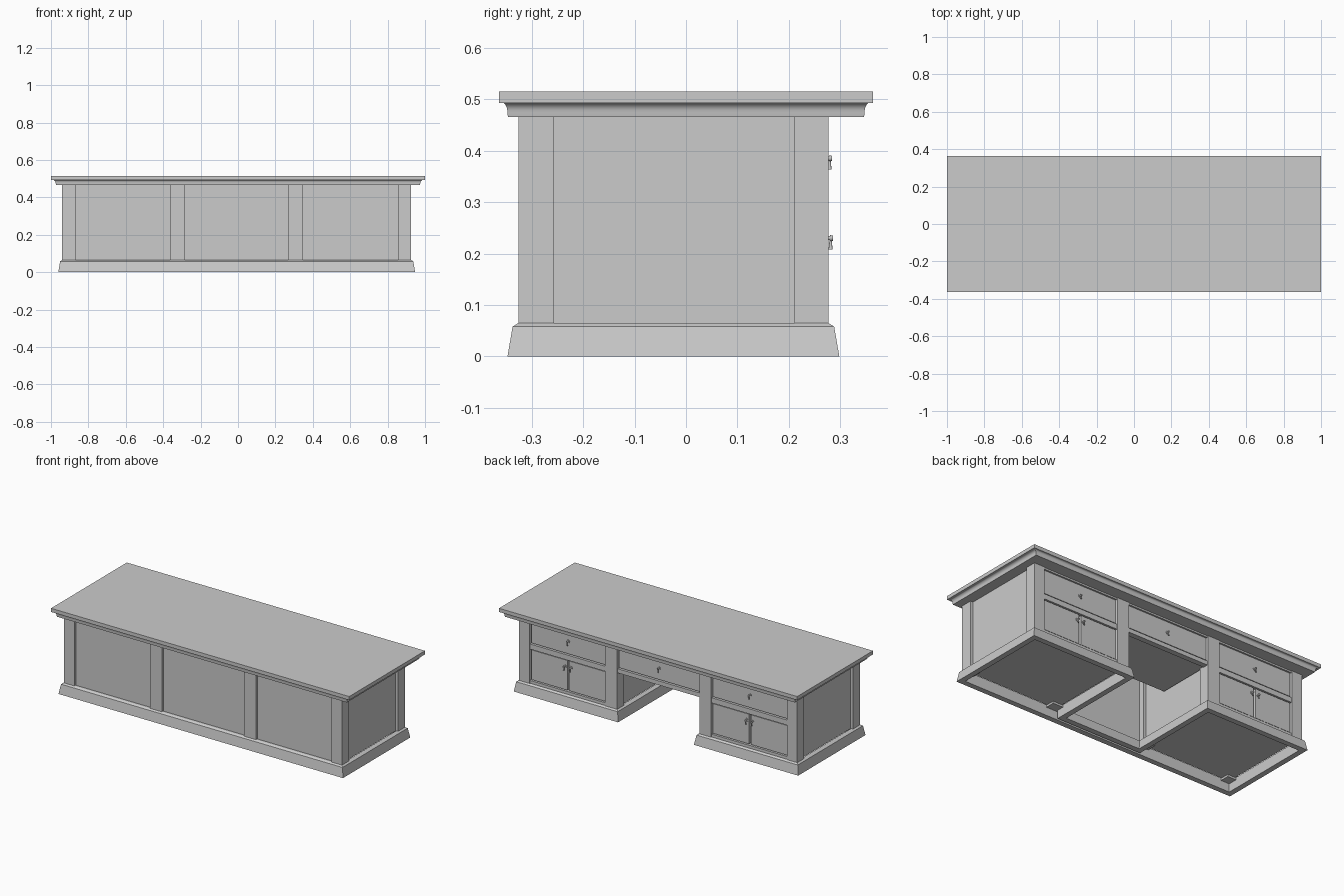
import bpy, bmesh, math
from mathutils import Matrix, Vector

if "Cube" in bpy.data.objects:
    bpy.data.objects.remove(bpy.data.objects["Cube"])


def finish(name, bm, smooth=False):
    bmesh.ops.recalc_face_normals(bm, faces=bm.faces)
    me = bpy.data.meshes.new(name)
    bm.to_mesh(me)
    bm.free()
    ob = bpy.data.objects.new(name, me)
    bpy.context.collection.objects.link(ob)
    if smooth:
        bpy.context.view_layer.objects.active = ob
        ob.select_set(True)
        bpy.ops.object.shade_smooth_by_angle(angle=math.radians(35))
        ob.select_set(False)
    return ob


def box(name, x, y, z):
    bm = bmesh.new()
    size = [b - a for a, b in (x, y, z)]
    mid = [(a + b) / 2 for a, b in (x, y, z)]
    bmesh.ops.create_cube(bm, size=1, matrix=Matrix.Translation(mid) @ Matrix.Diagonal((*size, 1)))
    return finish(name, bm)


def sweep(name, path, profile):
    """Closed profile of (outward offset, z), mitred round a counter-clockwise path."""
    bm = bmesh.new()
    n, m = len(path), len(profile)
    rings = []
    for i, p in enumerate(path):
        p = Vector(p)
        a = (p - Vector(path[i - 1])).normalized()
        b = (Vector(path[(i + 1) % n]) - p).normalized()
        out = Vector((a.y, -a.x)) + Vector((b.y, -b.x))
        rings.append([bm.verts.new((*(p + out * d), z)) for d, z in profile])
    for i in range(n):
        for j in range(m):
            r, s, k = rings[i], rings[(i + 1) % n], (j + 1) % m
            bm.faces.new((r[j], s[j], s[k], r[k]))
    return finish(name, bm)


FRONT, BACK, UNDER = -0.326, 0.277, 0.466
PEDESTALS = {"left": (-0.94, -0.283), "right": (0.268, 0.926)}

# table top and the cove moulding below it
box("table_top", (-1, 1), (-0.363, 0.363), (0.493, 0.515))
cove = [(0.017, 0.465), (0.016, 0.474)]
cove += [(0.016 - 0.010 * (1 - math.cos(t)), 0.474 + 0.019 * math.sin(t))
         for t in [math.pi / 2 * i / 6 for i in range(1, 7)]]
bm = bmesh.new()
rings = [[bm.verts.new((sx * (1 - 1.6 * d), sy * (0.363 - d), z))
          for sx, sy in ((-1, -1), (1, -1), (1, 1), (-1, 1))] for d, z in cove]
for r, s in zip(rings, rings[1:]):
    for i in range(4):
        bm.faces.new((r[i], r[(i + 1) % 4], s[(i + 1) % 4], s[i]))
bm.faces.new(rings[0])
bm.faces.new(rings[-1])
finish("cove_moulding", bm, smooth=True)

# sloped plinth running round both pedestals and the knee hole
(lx0, lx1), (rx0, rx1) = PEDESTALS["left"], PEDESTALS["right"]
path = [(lx0, FRONT), (rx1, FRONT), (rx1, BACK), (rx0, BACK), (rx0, -0.29),
        (lx1, -0.29), (lx1, BACK), (lx0, BACK)]
sweep("plinth", path, [(-0.012, 0), (0.021, 0), (0.011, 0.058), (0, 0.065), (-0.012, 0.065)])

# recessed front panel behind the knee hole
box("front_panel", (lx1 - 0.02, rx0 + 0.02), (-0.309, -0.293), (0.05, UNDER))


def knob(name, x, z, y):
    """Round knob with a small hanging drop."""
    bm = bmesh.new()
    turn = Matrix.Rotation(-math.pi / 2, 4, 'X')
    for r1, r2, depth, off in ((0.010, 0.010, 0.003, 0.0015), (0.004, 0.004, 0.012, 0.007),
                               (0.006, 0.005, 0.006, 0.013)):
        bmesh.ops.create_cone(bm, cap_ends=True, segments=16, radius1=r1, radius2=r2, depth=depth,
                              matrix=Matrix.Translation((x, y + off, z)) @ turn)
    bmesh.ops.create_cone(bm, cap_ends=True, segments=12, radius1=0.004, radius2=0.002, depth=0.02,
                          matrix=Matrix.Translation((x, y + 0.011, z - 0.012)))
    finish(name, bm, smooth=True)


FACE = BACK - 0.009  # drawer and door faces sit slightly behind the posts


def drawer(name, x0, x1, z0, z1):
    box(name + "_drawer", (x0, x1), (FACE - 0.02, FACE), (z0, z1))
    knob(name + "_drawer_knob", (x0 + x1) / 2, 0.385, FACE)


for side, (x0, x1) in PEDESTALS.items():
    wide0, wide1 = (0.07, 0.08) if side == "left" else (0.08, 0.07)
    a, b = x0 + wide0, x1 - wide1
    # corner posts
    for end, px in (("outer" if side == "left" else "inner", (x0, a)),
                    ("inner" if side == "left" else "outer", (b, x1))):
        box(f"{side}_{end}_front_post", px, (FRONT, -0.257), (0.05, UNDER))
        box(f"{side}_{end}_back_post", px, (0.211, BACK), (0.05, UNDER))
    # cabinet with recessed side and front panels
    box(f"{side}_cabinet", (x0 + 0.018, x1 - 0.018), (FRONT + 0.017, 0.247), (0.062, UNDER))
    # rails
    for label, z in (("top", (0.455, UNDER)), ("middle", (0.272, 0.303)), ("bottom", (0.055, 0.082))):
        box(f"{side}_{label}_rail", (a, b), (0.24, BACK - 0.004), z)
    drawer(side, a + 0.006, b - 0.006, 0.309, 0.451)
    # pair of doors with a gap between them
    mid = (a + b) / 2
    for leaf, d0, d1, s in (("left", a + 0.006, mid - 0.006, -1), ("right", mid + 0.006, b - 0.006, 1)):
        box(f"{side}_cabinet_{leaf}_door", (d0, d1), (0.24, FACE), (0.087, 0.267))
        knob(f"{side}_cabinet_{leaf}_door_knob", mid + s * 0.02, 0.23, FACE + 0.002)

# drawer and apron over the knee hole
drawer("centre", lx1 + 0.006, rx0 - 0.006, 0.316, 0.451)
box("centre_drawer_box", (lx1 - 0.01, rx0 + 0.01), (-0.1, 0.247), (0.29, UNDER))
box("centre_apron", (lx1, rx0), (0.24, BACK - 0.004), (0.285, 0.31))
box("centre_top_rail", (lx1, rx0), (0.24, BACK - 0.004), (0.455, UNDER))
